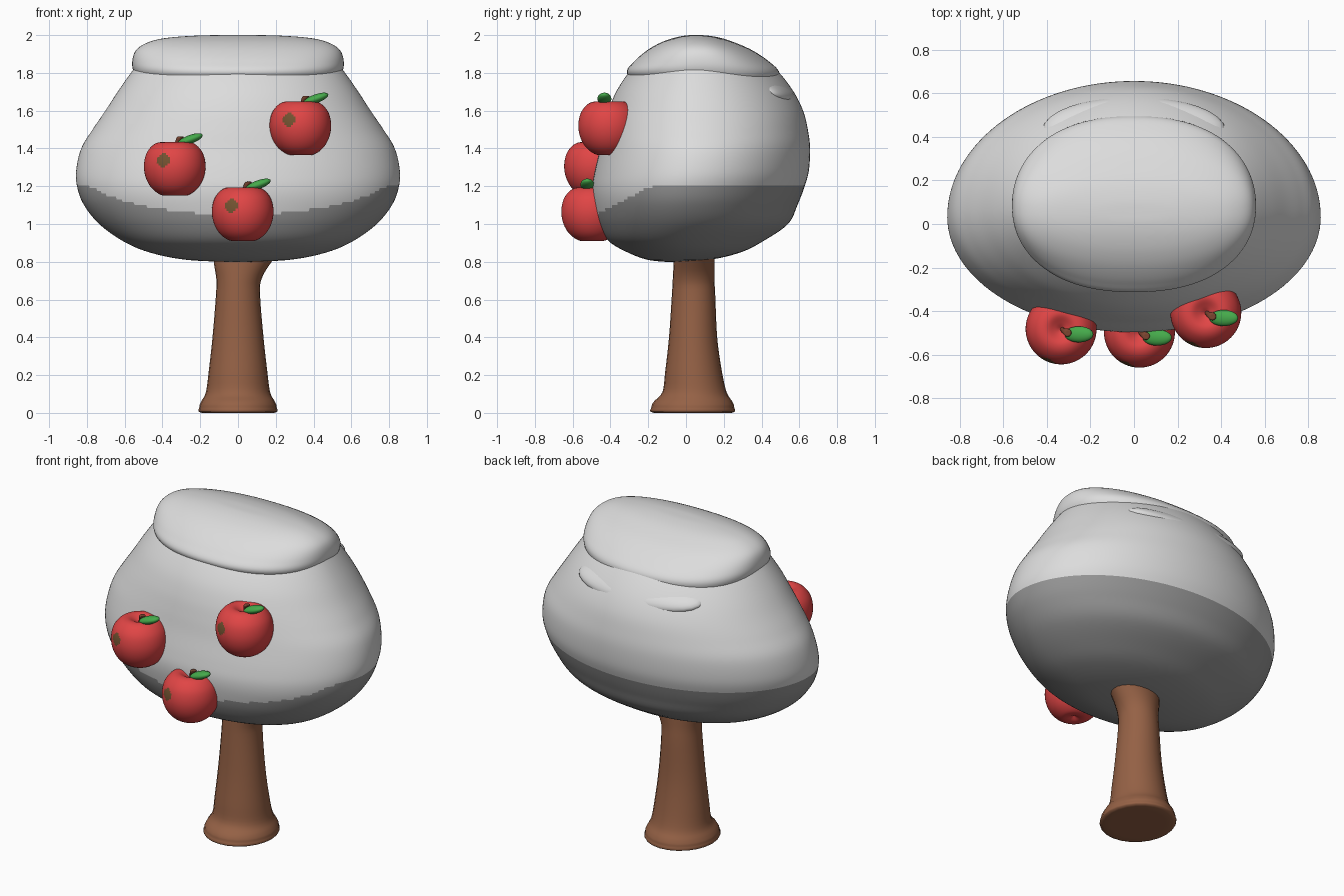
import bpy
import bmesh
from math import cos, sin, pi, radians, copysign
from mathutils import Vector, Matrix

default_cube = bpy.data.objects.get("Cube")
if default_cube:
    bpy.data.objects.remove(default_cube, do_unlink=True)


def make_material(name, rgb):
    material = bpy.data.materials.new(name)
    material.use_nodes = True
    color = (*rgb, 1.0)
    material.diffuse_color = color
    shader = material.node_tree.nodes["Principled BSDF"]
    shader.inputs["Base Color"].default_value = color
    shader.inputs["Roughness"].default_value = 0.8
    return material


LIGHT_GREY = make_material("light grey", (0.72, 0.72, 0.72))
DARK_GREY = make_material("dark grey", (0.31, 0.31, 0.31))
BARK = make_material("bark brown", (0.30, 0.12, 0.06))
RED = make_material("apple red", (0.75, 0.06, 0.06))
SPOT = make_material("bruise brown", (0.17, 0.085, 0.03))
STEM = make_material("stem brown", (0.20, 0.06, 0.03))
GREEN = make_material("leaf green", (0.06, 0.40, 0.07))


def finish(name, bm, materials, location=(0, 0, 0), rule=None):
    """Turn a bmesh into a smooth object, choosing face materials by a rule."""
    bmesh.ops.remove_doubles(bm, verts=bm.verts, dist=0.00005)
    bmesh.ops.recalc_face_normals(bm, faces=bm.faces)
    for face in bm.faces:
        face.smooth = True
        if rule:
            face.material_index = int(rule(face.calc_center_median()))
    mesh = bpy.data.meshes.new(name)
    bm.to_mesh(mesh)
    bm.free()
    for material in materials:
        mesh.materials.append(material)
    obj = bpy.data.objects.new(name, mesh)
    obj.location = location
    bpy.context.scene.collection.objects.link(obj)
    return obj


def smooth_path(points, steps):
    """Catmull-Rom curve through tuples of any length."""
    points = [Vector(p) for p in points]
    padded = [points[0]] + points + [points[-1]]
    path = []
    for a, b, c, d in zip(padded, padded[1:], padded[2:], padded[3:]):
        for i in range(steps):
            t = i / steps
            path.append(b + (c - a) * (t / 2)
                        + (a * 2 - b * 5 + c * 4 - d) * (t * t / 2)
                        + (b * 3 - a - c * 3 + d) * (t ** 3 / 2))
    return path + [points[-1]]


def loft(rings, sides, steps, skew=0.0, power=1.0):
    """Skin oval rings given as (z, half width, front y, back y, x shift)."""
    bm = bmesh.new()
    loops = []
    for z, half, front, back, shift in smooth_path(rings, steps):
        middle = (front + back) / 2 - skew * (back - front)
        loop = []
        for i in range(sides):
            angle = 2 * pi * i / sides
            c, s = cos(angle), sin(angle)
            c = copysign(abs(c) ** power, c)
            s = copysign(abs(s) ** power, s)
            reach = back - middle if s > 0 else middle - front
            loop.append(bm.verts.new((shift + half * c, middle + reach * s, z)))
        loops.append(loop)
    for low, high in zip(loops, loops[1:]):
        for i in range(sides):
            j = (i + 1) % sides
            bm.faces.new((low[i], low[j], high[j], high[i]))
    return bm


def ellipsoid(name, radii, location, material, turn=None):
    bm = bmesh.new()
    bmesh.ops.create_uvsphere(bm, u_segments=32, v_segments=20, radius=1)
    matrix = (turn or Matrix()) @ Matrix.Diagonal((*radii, 1))
    bmesh.ops.transform(bm, matrix=matrix, verts=bm.verts)
    return finish(name, bm, [material], location)


# Trunk with a flared foot, leaning out to one side under the crown
trunk_rings = [
    (0, 0, 0.04, 0.04, 0), (0, 0.19, -0.17, 0.24, 0),
    (0.03, 0.205, -0.183, 0.255, 0), (0.06, 0.195, -0.17, 0.245, 0),
    (0.11, 0.17, -0.125, 0.215, 0), (0.22, 0.155, -0.11, 0.19, 0),
    (0.4, 0.135, -0.09, 0.165, 0), (0.62, 0.117, -0.075, 0.155, 0),
    (0.71, 0.12, -0.07, 0.15, 0.005), (0.8, 0.153, -0.065, 0.15, 0.025),
    (0.92, 0.2, -0.06, 0.15, 0.07),
]
trunk = finish("trunk", loft(trunk_rings, 24, 4), [BARK])
for vertex in trunk.data.vertices:
    vertex.co.z = max(vertex.co.z, 0)

# Crown, darker on its underside
crown_rings = [
    (0.798, 0, -0.08, -0.08), (0.81, 0.27, -0.2, 0.12),
    (0.85, 0.47, -0.31, 0.29), (0.91, 0.61, -0.41, 0.41),
    (1.0, 0.735, -0.465, 0.54), (1.1, 0.815, -0.49, 0.59),
    (1.19, 0.85, -0.497, 0.625), (1.28, 0.857, -0.483, 0.65),
    (1.4, 0.83, -0.455, 0.657), (1.5, 0.77, -0.435, 0.645),
    (1.6, 0.702, -0.41, 0.62), (1.7, 0.637, -0.37, 0.57),
    (1.8, 0.567, -0.305, 0.495), (1.87, 0.51, -0.24, 0.42),
    (1.93, 0.42, -0.16, 0.31), (1.97, 0.28, -0.07, 0.2),
    (1.985, 0, 0.05, 0.05),
]


def is_underside(p):
    return p.z < 1.2 - 0.15 * min(1, max(0, (-p.y - 0.18) / 0.3))


finish("crown", loft([(*r, 0) for r in crown_rings], 128, 6, skew=0.04),
       [LIGHT_GREY, DARK_GREY], rule=is_underside)

# Raised lump capping the crown, and a swelling behind it
cap_rings = [
    (1.72, 0.5, -0.25, 0.48), (1.8, 0.55, -0.313, 0.495),
    (1.86, 0.56, -0.275, 0.44), (1.92, 0.54, -0.205, 0.35),
    (1.96, 0.48, -0.135, 0.26), (1.985, 0.38, -0.065, 0.185),
    (1.998, 0.2, 0, 0.11), (2.0, 0, 0.05, 0.05),
]
finish("crown_cap", loft([(*r, 0) for r in cap_rings], 96, 6, power=0.88),
       [LIGHT_GREY])
ellipsoid("crown_back_swelling", (0.42, 0.16, 0.075), (0, 0.432, 1.7),
          LIGHT_GREY, Matrix.Rotation(radians(-20), 4, "X"))

# Apples: body with a round bruise, stem and leaf
apple_profile = [
    (-0.125, 0), (-0.143, 0.035), (-0.14, 0.075), (-0.105, 0.122),
    (-0.05, 0.153), (0.015, 0.163), (0.08, 0.149), (0.125, 0.112),
    (0.138, 0.07), (0.12, 0.03), (0.1, 0),
]
bruise_direction = Vector((-0.057, -0.14, 0.04)).normalized()


def is_bruise(p):
    return p.normalized().angle(bruise_direction) < 0.21


def apple(name, location):
    center = Vector(location)
    rings = [(z, r, -r, r, 0) for z, r in apple_profile]
    finish(name, loft(rings, 80, 6), [RED, SPOT], center, rule=is_bruise)

    stem_rings = [(0.09, 0.011, -0.011, 0.011, 0.005),
                  (0.13, 0.012, -0.02, 0.004, 0.012),
                  (0.165, 0.018, -0.036, 0, 0.03),
                  (0.168, 0, -0.018, -0.018, 0.03)]
    finish(name + "_stem", loft(stem_rings, 12, 4), [STEM], center)

    ellipsoid(name + "_leaf", (0.07, 0.037, 0.023),
              center + Vector((0.082, -0.025, 0.153)), GREEN,
              Matrix.Rotation(radians(-20), 4, "Y"))


apple("apple_middle", (0.025, -0.497, 1.055))
apple("apple_low_side", (-0.335, -0.482, 1.295))
apple("apple_high_side", (0.33, -0.407, 1.51))
